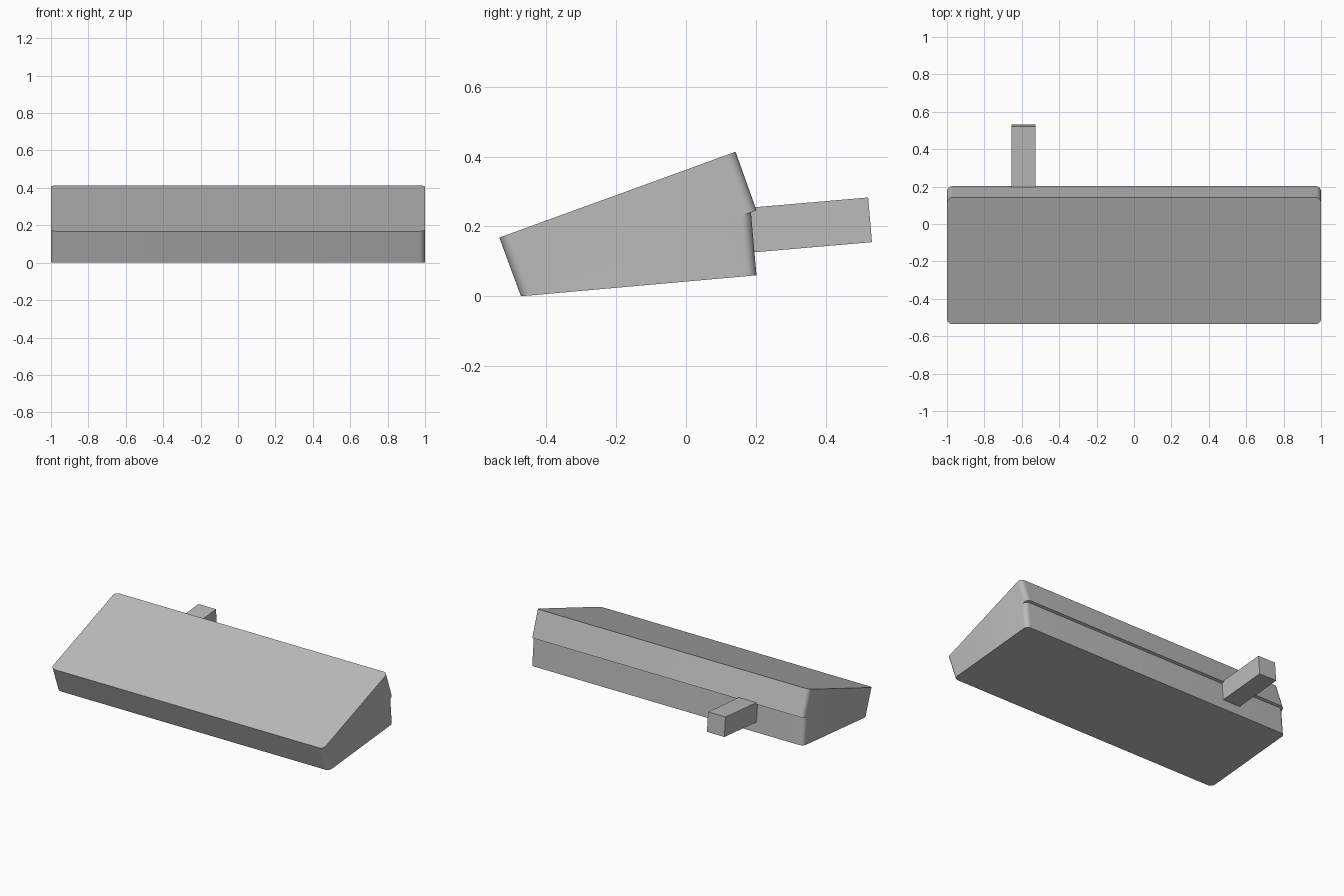
import bpy
import bmesh
import math

cube = bpy.data.objects.get("Cube")
if cube:
    bpy.data.objects.remove(cube, do_unlink=True)

grey = bpy.data.materials.new("grey")
grey.use_nodes = True
colour = (0.5, 0.5, 0.5, 1)
grey.diffuse_color = colour
grey.node_tree.nodes["Principled BSDF"].inputs["Base Color"].default_value = colour


def rounded_outline(x0, x1, depth, radius, steps=8):
    """Counter-clockwise plan outline; second value runs from 0 (front) to 1 (back)."""
    if radius == 0:
        return [(x0, 0), (x1, 0), (x1, 1), (x0, 1)]
    centres = [(x0 + radius, radius, 180), (x1 - radius, radius, 270),
               (x1 - radius, depth - radius, 0), (x0 + radius, depth - radius, 90)]
    points = []
    for cx, cy, start in centres:
        for i in range(steps + 1):
            a = math.radians(start + 90 * i / steps)
            points.append((cx + radius * math.cos(a), (cy + radius * math.sin(a)) / depth))
    return points


def loft(name, outline, bottom, top):
    """Solid between two sloped planes, each given by its front and back (y, z)."""
    bm = bmesh.new()

    def ring(line):
        (y0, z0), (y1, z1) = line
        return [bm.verts.new((x, y0 + (y1 - y0) * t, z0 + (z1 - z0) * t)) for x, t in outline]

    low, high = ring(bottom), ring(top)
    bm.faces.new(low[::-1])
    bm.faces.new(high)
    for i in range(len(low)):
        j = (i + 1) % len(low)
        bm.faces.new((low[i], low[j], high[j], high[i]))
    bmesh.ops.remove_doubles(bm, verts=bm.verts, dist=0.00001)
    bmesh.ops.recalc_face_normals(bm, faces=bm.faces)
    mesh = bpy.data.meshes.new(name)
    bm.to_mesh(mesh)
    bm.free()
    mesh.materials.append(grey)
    obj = bpy.data.objects.new(name, mesh)
    bpy.context.collection.objects.link(obj)
    bpy.ops.object.select_all(action='DESELECT')
    obj.select_set(True)
    bpy.context.view_layer.objects.active = obj
    bpy.ops.object.shade_smooth_by_angle(angle=math.radians(30))


plan = rounded_outline(-1, 1, 0.72, 0.03)
tip = (-0.473, 0)

# Tilted upper slab
loft("upper_slab", plan, (tip, (0.202, 0.246)), ((-0.535, 0.168), (0.142, 0.414)))
# Wedge beneath it, tapering to the front edge
loft("lower_wedge", plan, (tip, (0.202, 0.06)), (tip, (0.186, 0.241)))
# Bar out of the back
loft("rear_bar", rounded_outline(-0.655, -0.527, 1, 0),
     ((0.15, 0.122), (0.533, 0.155)), ((0.139, 0.25), (0.522, 0.283)))
